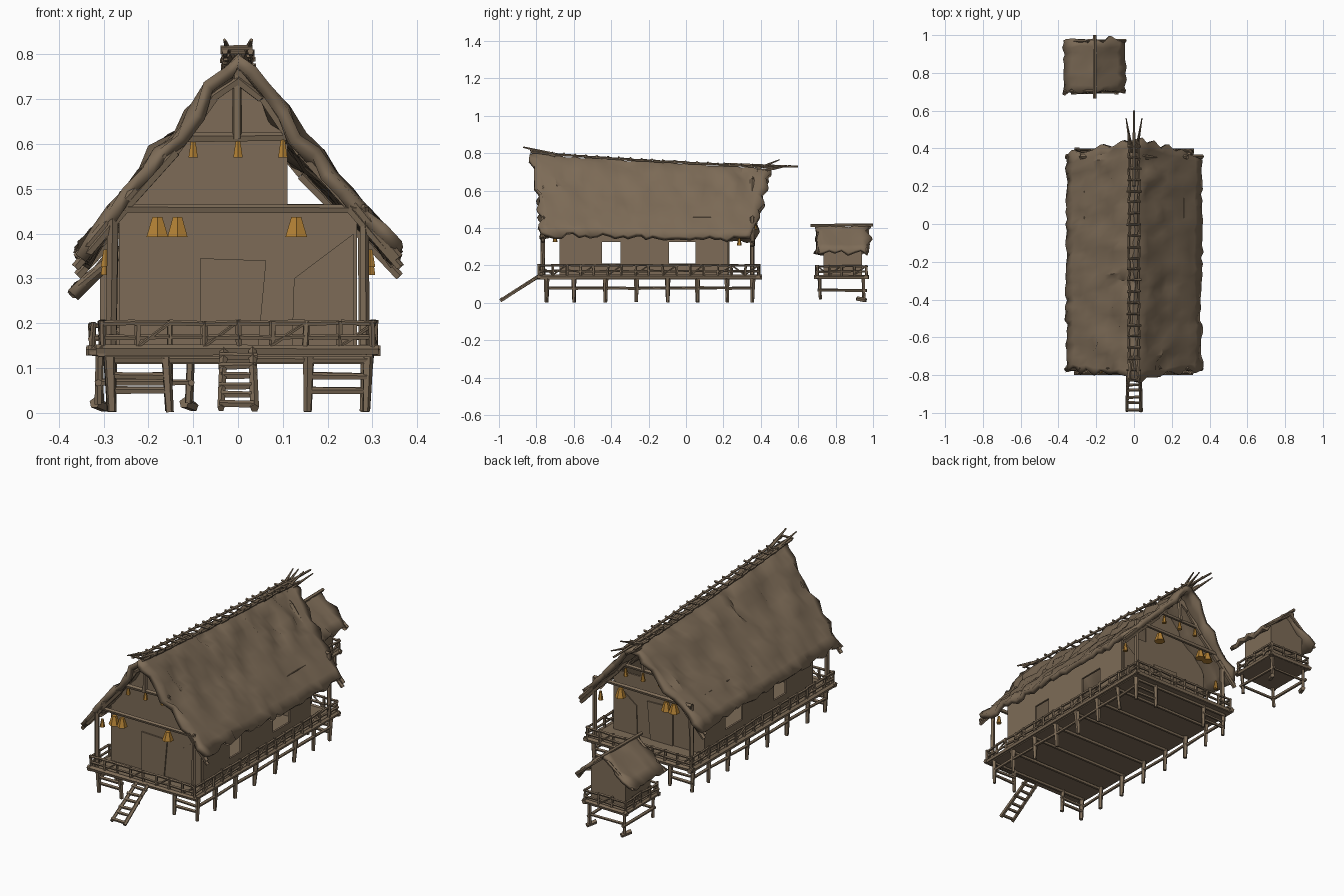
import bpy, bmesh, math, random
from mathutils import Vector, Matrix, noise

if "Cube" in bpy.data.objects:
    bpy.data.objects.remove(bpy.data.objects["Cube"])

random.seed(4)
R = random.uniform


def material(name, c):
    m = bpy.data.materials.new(name)
    m.diffuse_color = (*c, 1)
    m.use_nodes = True
    m.node_tree.nodes["Principled BSDF"].inputs["Base Color"].default_value = m.diffuse_color
    return m


WOOD = material("weathered brown", (0.205, 0.148, 0.095))
AMBER = material("lantern amber", (0.45, 0.22, 0.035))


def finish(bm, name, mat=WOOD, smooth=False):
    bmesh.ops.recalc_face_normals(bm, faces=bm.faces)
    me = bpy.data.meshes.new(name)
    bm.to_mesh(me)
    bm.free()
    ob = bpy.data.objects.new(name, me)
    bpy.context.collection.objects.link(ob)
    me.materials.append(mat)
    if smooth:
        bpy.ops.object.select_all(action='DESELECT')
        ob.select_set(True)
        bpy.context.view_layer.objects.active = ob
        bpy.ops.object.shade_smooth_by_angle(angle=math.radians(40))
    return ob


def pole(bm, a, b, r, j=0.004, r2=None):
    """Rough tapered stick between two points."""
    a, b = (Vector(p) + Vector((R(-j, j), R(-j, j), R(-j, j) * .5)) for p in (a, b))
    d = b - a
    m = Matrix.Translation((a + b) / 2) @ d.to_track_quat('Z', 'Y').to_matrix().to_4x4()
    bmesh.ops.create_cone(bm, cap_ends=True, segments=5, radius1=r * R(.9, 1.15),
                          radius2=(r2 or r) * R(.85, 1.1), depth=d.length, matrix=m)


def box(bm, x0, x1, y0, y1, z0, z1):
    m = Matrix.Translation(((x0 + x1) / 2, (y0 + y1) / 2, (z0 + z1) / 2))
    bmesh.ops.create_cube(bm, size=1, matrix=m @ Matrix.Diagonal((x1 - x0, y1 - y0, z1 - z0, 1)))


def slab(bm, pts, y, t=0.01):
    """Upright panel from an xz outline."""
    f = bm.faces.new([bm.verts.new((x, y, z)) for x, z in pts])
    g = bmesh.ops.extrude_face_region(bm, geom=[f])
    bmesh.ops.translate(bm, vec=(0, t, 0), verts=[v for v in g['geom'] if isinstance(v, bmesh.types.BMVert)])


def railing(bm, x0, x1, y0, y1, z0, z1, step, r):
    cs = [(x0, y0), (x1, y0), (x1, y1), (x0, y1)]
    for i in range(4):
        a, b = Vector(cs[i]), Vector(cs[(i + 1) % 4])
        n = max(2, round((b - a).length / step))
        ends = (a - (b - a).normalized() * .012, b + (b - a).normalized() * .012)
        pole(bm, (*ends[0], z0), (*ends[1], z0), r * 1.9)
        for k in range(n):
            p, q = a.lerp(b, k / n), a.lerp(b, (k + 1) / n)
            for z in (z1, z0 + (z1 - z0) * .5):
                pole(bm, (*p, z), (*q, z), r)
            pole(bm, (*p, z0), (*p, z1 + .006), r * 1.1)
            if k % 2:
                pole(bm, (*p, z0 + .01), (*q, z1), r * .7)


def ridge(y):
    return .805 - .085 * ((y + .85) / 1.3) ** .75 if y > -.85 else .815


PROFILE = [(0, 1), (.055, .9), (.14, .61), (.25, .31), (.36, 0)]


def slope(x):
    x = abs(x)
    for (a, s), (b, t) in zip(PROFILE, PROFILE[1:]):
        if x <= b:
            return s + (t - s) * (x - a) / (b - a)
    return 0


def roof_z(x, y):
    e = .375 - .02 * (y + .8) / 1.2
    return e + (ridge(y) - e) * slope(x)


def thatch(name, height, half, y0, y1, nx, ny, rough, cx=0, thick=.028):
    """Crumpled gable roof with ragged edges; y0, y1 are functions of u."""
    bm = bmesh.new()
    bmesh.ops.create_grid(bm, x_segments=nx, y_segments=ny, size=1)
    for v in bm.verts:
        u, w = v.co.x, (v.co.y + 1) / 2
        end, eave = w < .01 or w > .99, abs(u) > .99
        x = u * half
        y = y0(u) + (y1(u) - y0(u)) * w
        z = height(x, y)
        k = rough * (1.2 if abs(u) < .6 else .45)
        n = noise.noise(Vector((x * 14, y * 11, 3))) * k + R(-.5, .5) * k
        v.co = (cx + x + R(-.008, .008) + n * .6 * (1 if u > 0 else -1),
                y + R(-.007, .007) + (R(-.02, .02) if end else 0),
                z + n * .7 + (R(-.018, .012) if eave else 0))
    ob = finish(bm, name, WOOD, True)
    s = ob.modifiers.new("thickness", 'SOLIDIFY')
    s.thickness, s.offset = thick, -1
    return ob


# main thatch roof
thatch("main_roof", roof_z, .36, lambda u: -.77 - .05 * (1 - abs(u)),
       lambda u: .355 + .10 * (1 - abs(u)), 20, 34, .02)

# ridge ladder and forked ends
bm = bmesh.new()
N = 22
for i in range(N):
    y, y2 = -.83 + i * 1.3 / N, -.83 + (i + 1) * 1.3 / N
    for s in (-1, 1):
        pole(bm, (s * .026, y, ridge(y) + .005), (s * .026, y2, ridge(y2) + .005), .007)
    pole(bm, (-.036, y, ridge(y) + .012), (.036, y, ridge(y) + .012), .006)
pole(bm, (0, .2, .738), (0, .6, .728), .011, 0, .006)
for s in (-1, 1):
    pole(bm, (s * .012, .38, .70), (s * .042, .56, .735), .011, 0, .003)
    pole(bm, (s * .012, .38, .715), (s * .03, .50, .765), .008, 0, .003)
    pole(bm, (s * .015, -.7, .79), (s * .03, -.87, .832), .011, 0, .004)
finish(bm, "ridge_poles")

# gable rafters, porch posts, beams and king posts
bm = bmesh.new()
for y in (-.765, .355):
    for s in (-1, 1):
        for (a, _), (b, _) in zip(PROFILE, PROFILE[1:]):
            for d in (.03, .05):
                pole(bm, (s * a, y, roof_z(a, y) - d), (s * b, y, roof_z(b, y) - d), .011)
        pole(bm, (s * .28, y, .13), (s * .277, y, .46), .012)
    pole(bm, (-.285, y, .455), (.28, y, .455), .011)
    pole(bm, (-.135, y, roof_z(.14, y) - .015), (.135, y, roof_z(.14, y) - .015), .011)
    pole(bm, (0, y, roof_z(.14, y) - .02), (0, y, ridge(y) - .02), .011)
finish(bm, "porch_frame")

# gable end walls, open above the eave beam on one side
bm = bmesh.new()
for y in (-.67, .215):
    z = lambda x: roof_z(x, y) - .025
    slab(bm, [(-.265, .14), (.262, .14), (.262, .455), (.11, .455), (.11, z(.115)), (.05, z(.05)),
              (0, z(0)), (-.05, z(.05)), (-.14, z(.14)), (-.265, z(.265))], y)
finish(bm, "gable_walls")

# side walls with two open windows each
bm = bmesh.new()
for s in (-1, 1):
    x0, x1 = s * .26 - .005, s * .26 + .005
    for a, b in ((-.67, -.45), (-.35, -.09), (.05, .22)):
        box(bm, x0, x1, a, b, .14, .46)
    for a, b in ((-.45, -.35), (-.09, .05)):
        box(bm, x0, x1, a, b, .14, .21)
        box(bm, x0, x1, a, b, .325, .46)
finish(bm, "side_walls")

# doors and wall panels
bm = bmesh.new()
for y in (-.677, .225):
    slab(bm, [(-.085, .145), (.045, .145), (.063, .34), (-.085, .345)], y, .007)
    slab(bm, [(.12, .145), (.258, .145), (.258, .40), (.125, .30)], y + .002, .005)
finish(bm, "doors")

# deck
bm = bmesh.new()
box(bm, -.30, .30, -.78, .39, .125, .145)
finish(bm, "deck")
bm = bmesh.new()
railing(bm, -.302, .302, -.785, .39, .138, .2, .075, .0065)
finish(bm, "deck_railing")

# stilts, braces and joists
bm = bmesh.new()
ys = (-.745, -.60, -.43, -.265, -.10, .06, .22, .355)
for y in ys:
    pole(bm, (-.29, y, .118), (.29, y, .118), .009)
    for s in (-1, 1):
        pole(bm, (s * .283, y, .003), (s * .288, y, .13), .009, .003, .014)
for y in (ys[0], ys[-1]):
    for s in (-1, 1):
        pole(bm, (s * .155, y, .003), (s * .16, y, .13), .009, .003, .013)
        for z in (.082, .05):
            pole(bm, (s * .15, y, z), (s * .285, y, z), .008)
for s in (-1, 1):
    for a, b in zip(ys, ys[1:]):
        pole(bm, (s * .286, a, .078), (s * .286, b, .078), .008)
finish(bm, "stilts")

# entry ladder
bm = bmesh.new()
for s in (-1, 1):
    pole(bm, (s * .036, -.992, .01), (s * .032, -.79, .14), .009, .002)
for i in range(6):
    t = (i + .3) / 6
    pole(bm, (-.04, -.992 + .2 * t, .012 + .128 * t), (.04, -.992 + .2 * t, .012 + .128 * t), .008)
finish(bm, "ladder")

# hanging lanterns
bm = bmesh.new()


def lantern(x, y, z, r, h):
    bmesh.ops.create_cone(bm, cap_ends=True, segments=6, radius1=r, radius2=r * .45, depth=h,
                          matrix=Matrix.Translation((x, y, z)))


for y, d in ((-.765, 0), (.355, -.06)):
    for x, r in ((-.18, .028), (-.135, .026), (.13, .028)):
        lantern(x, y, .415, r, .045)
    for x in (-.1, 0, .1):
        lantern(x, y, .59 + d, .012, .04)
for s in (-1, 1):
    lantern(s * .295, .285, .33, .013, .045)
    lantern(s * .295, -.70, .345, .013, .04)
finish(bm, "lanterns", AMBER)

# small outbuilding behind
HX = -.208
thatch("hut_roof", lambda x, y: .412 - .80 * abs(x), .165, lambda u: .70, lambda u: .972,
       8, 8, .012, HX, .018)
bm = bmesh.new()
pole(bm, (HX, .665, .412), (HX, 1.0, .416), .009, 0)
for y in (.705, .968):
    for s in (-1, 1):
        pole(bm, (HX, y, .40), (HX + s * .165, y, .27), .008)
finish(bm, "hut_ridge")
bm = bmesh.new()
slab(bm, [(HX - .1, .14), (HX + .1, .14), (HX + .1, .315), (HX, .395), (HX - .1, .315)], .735, .205)
finish(bm, "hut_walls")
bm = bmesh.new()
box(bm, HX - .118, HX + .118, .70, .965, .127, .145)
railing(bm, HX - .118, HX + .118, .70, .965, .138, .195, .07, .006)
finish(bm, "hut_deck")
bm = bmesh.new()
for s in (-1, 1):
    for y in (.715, .95):
        x = HX + s * .1
        pole(bm, (x, y, .02), (x, y, .135), .009)
        if y > .9:
            pole(bm, (x - .012, y - .035, .022), (x + .01, y + .012, .014), .012, .001)
    pole(bm, (x, .70, .068), (x, .965, .066), .008)
for y in (.715, .95):
    pole(bm, (HX - .1, y, .068), (HX + .1, y, .068), .007)
finish(bm, "hut_stilts")
